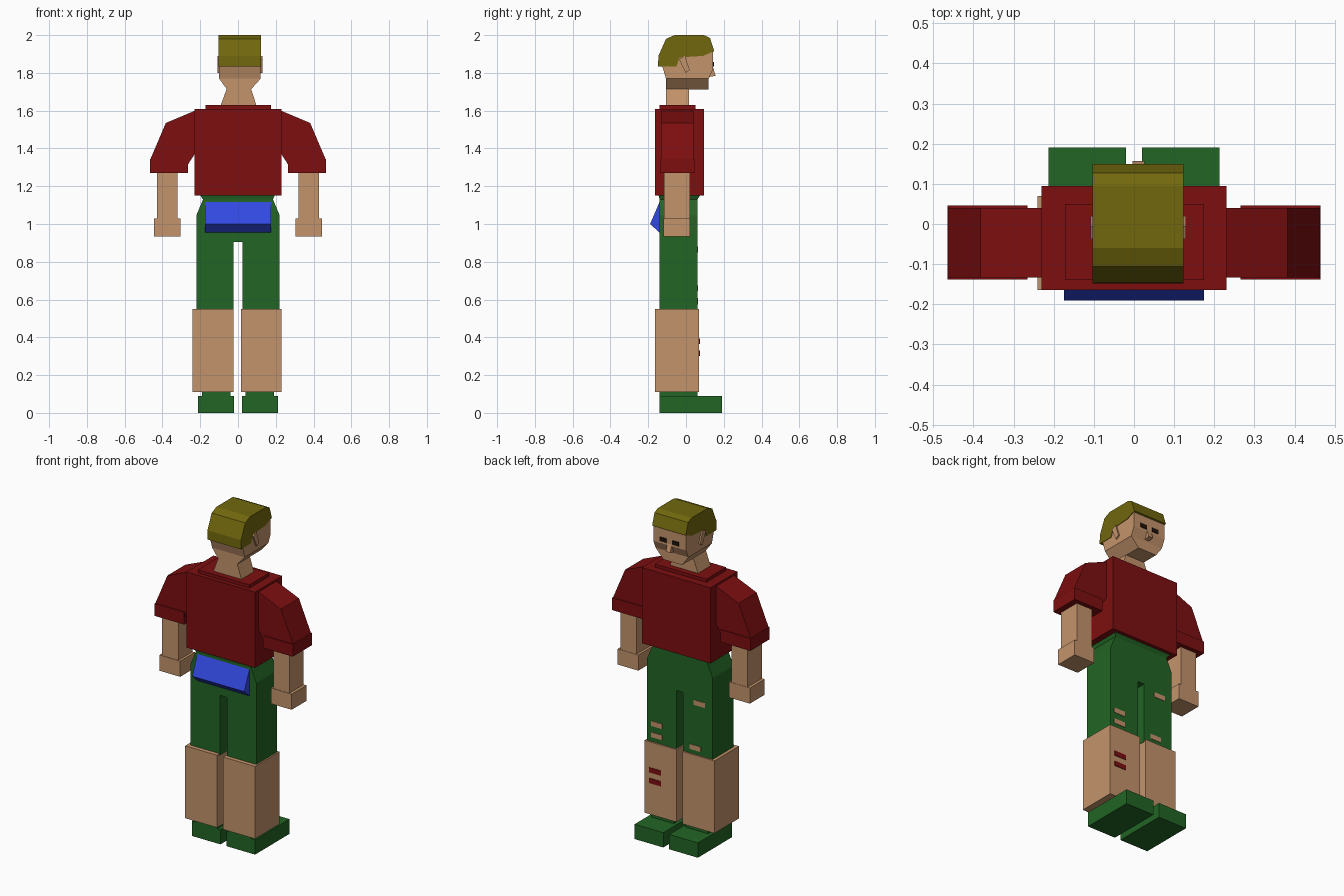
import bpy, bmesh

if "Cube" in bpy.data.objects:
    bpy.data.objects.remove(bpy.data.objects["Cube"])


def material(name, rgb):
    m = bpy.data.materials.new(name)
    m.diffuse_color = (*rgb, 1)
    m.use_nodes = True
    m.node_tree.nodes["Principled BSDF"].inputs["Base Color"].default_value = m.diffuse_color
    return m


SKIN = material("skin", (0.55, 0.295, 0.148))
RED = material("dark red", (0.205, 0.0045, 0.005))
GREEN = material("green", (0.016, 0.13, 0.018))
BLUE = material("blue", (0.032, 0.066, 0.76))
HAIR = material("olive blond", (0.165, 0.137, 0.004))
DARK = material("eye dark", (0.012, 0.006, 0.003))


def build(name, rings, mat):
    """Solid through equal-length rings of points, capped at both ends."""
    bm = bmesh.new()
    loops = [[bm.verts.new(p) for p in r] for r in rings]
    for a, b in zip(loops, loops[1:]):
        for i in range(len(a)):
            j = (i + 1) % len(a)
            bm.faces.new((a[i], a[j], b[j], b[i]))
    bm.faces.new(loops[0])
    bm.faces.new(loops[-1])
    bmesh.ops.recalc_face_normals(bm, faces=bm.faces)
    me = bpy.data.meshes.new(name)
    bm.to_mesh(me)
    bm.free()
    me.materials.append(mat)
    ob = bpy.data.objects.new(name, me)
    bpy.context.collection.objects.link(ob)
    return ob


def stack(name, levels, mat):
    """Rectangles (x0, x1, y0, y1, z) joined upward."""
    return build(name, [[(a, c, z), (b, c, z), (b, d, z), (a, d, z)]
                        for a, b, c, d, z in levels], mat)


def box(name, x0, x1, y0, y1, z0, z1, mat):
    return stack(name, [(x0, x1, y0, y1, z0), (x0, x1, y0, y1, z1)], mat)


def extrude_x(name, profile, x0, x1, mat):
    return build(name, [[(x, y, z) for y, z in profile] for x in (x0, x1)], mat)


def extrude_y(name, profile, y0, y1, mat):
    return build(name, [[(x, y, z) for x, z in profile] for y in (y0, y1)], mat)


def mirrored_box(name, s, a, b, y0, y1, z0, z1, mat, shift=0.0):
    x0, x1 = sorted((s * a + shift, s * b + shift))
    return box(name, x0, x1, y0, y1, z0, z1, mat)


# Limbs, both sides
for s, side in ((-1, "left"), (1, "right")):
    mirrored_box(side + "_shoe", s, 0.02, 0.213, -0.14, 0.19, 0, 0.09, GREEN)
    mirrored_box(side + "_ankle", s, 0.04, 0.19, -0.14, 0.06, 0.085, 0.115, GREEN)
    mirrored_box(side + "_shin", s, 0.02, 0.235, -0.165, 0.07, 0.11, 0.55, SKIN, -0.005)
    mirrored_box(side + "_trouser_leg", s, 0.023, 0.221, -0.14, 0.06, 0.54, 0.905, GREEN)
    mirrored_box(side + "_forearm", s, 0.32, 0.428, -0.117, 0.02, 1.02, 1.29, SKIN)
    mirrored_box(side + "_hand", s, 0.305, 0.445, -0.12, 0.022, 0.935, 1.03, SKIN)
    sleeve = [(0.22, 1.603), (0.382, 1.535), (0.463, 1.345), (0.463, 1.275),
              (0.268, 1.275), (0.268, 1.31), (0.22, 1.385)]
    extrude_y(side + "_sleeve", [(s * x, z) for x, z in sleeve], -0.133, 0.04, RED)
    mirrored_box(side + "_cuff", s, 0.265, 0.465, -0.138, 0.046, 1.27, 1.345, RED)

# Hips with tapered sides, flaring into the waistband
stack("hips", [(-0.221, 0.221, -0.14, 0.06, 0.905), (-0.221, 0.221, -0.14, 0.06, 1.045),
               (-0.185, 0.185, -0.14, 0.06, 1.13), (-0.2, 0.195, -0.145, 0.075, 1.152)], GREEN)
# Waist bag on the back
extrude_x("waist_bag", [(-0.135, 1.128), (-0.19, 1.0), (-0.135, 0.95)], -0.175, 0.175, BLUE)

# Shirt and collar
box("shirt", -0.231, 0.231, -0.165, 0.095, 1.15, 1.61, RED)
box("collar", -0.172, 0.175, -0.14, 0.05, 1.6, 1.63, RED)

# Neck, jaw and head
stack("neck", [(-0.095, 0.1, -0.106, 0.015, 1.62), (-0.058, 0.068, -0.106, 0.015, 1.72)], SKIN)
stack("jaw", [(-0.058, 0.068, -0.106, 0.12, 1.712), (-0.1, 0.12, -0.106, 0.12, 1.77)], SKIN)
extrude_x("head", [(-0.106, 1.77), (0.12, 1.77), (0.143, 1.82), (0.143, 1.91), (0.1, 1.97),
                   (-0.08, 1.97), (-0.13, 1.85)], -0.1, 0.12, SKIN)
extrude_x("hair", [(-0.148, 1.835), (-0.146, 1.89), (-0.106, 1.98), (-0.06, 2.0), (0.095, 2.0),
                   (0.127, 1.985), (0.15, 1.915), (0.09, 1.89), (-0.035, 1.882),
                   (-0.05, 1.835)], -0.103, 0.123, HAIR)

# Face details
extrude_x("nose", [(0.138, 1.845), (0.157, 1.785), (0.12, 1.778)], -0.004, 0.026, SKIN)
for side, x in (("left", -0.03), ("right", 0.052)):
    box(side + "_eye", x - 0.022, x + 0.022, 0.14, 0.147, 1.833, 1.858, DARK)
for side, x0, x1 in (("left", -0.109, -0.09), ("right", 0.11, 0.129)):
    extrude_x(side + "_ear", [(-0.037, 1.873), (-0.006, 1.89), (0.02, 1.815), (-0.002, 1.8)],
              x0, x1, SKIN)

# Torn patches on the trousers and scratches on one shin
for i, (x, z) in enumerate(((0.155, 0.66), (0.155, 0.592), (-0.133, 0.865), (-0.105, 0.59))):
    box(f"trouser_tear_{i}", x - 0.038, x + 0.038, 0.056, 0.063, z - 0.015, z + 0.015, SKIN)
for i, z in enumerate((0.38, 0.315)):
    box(f"shin_scratch_{i}", 0.118, 0.198, 0.066, 0.073, z - 0.015, z + 0.015, RED)
